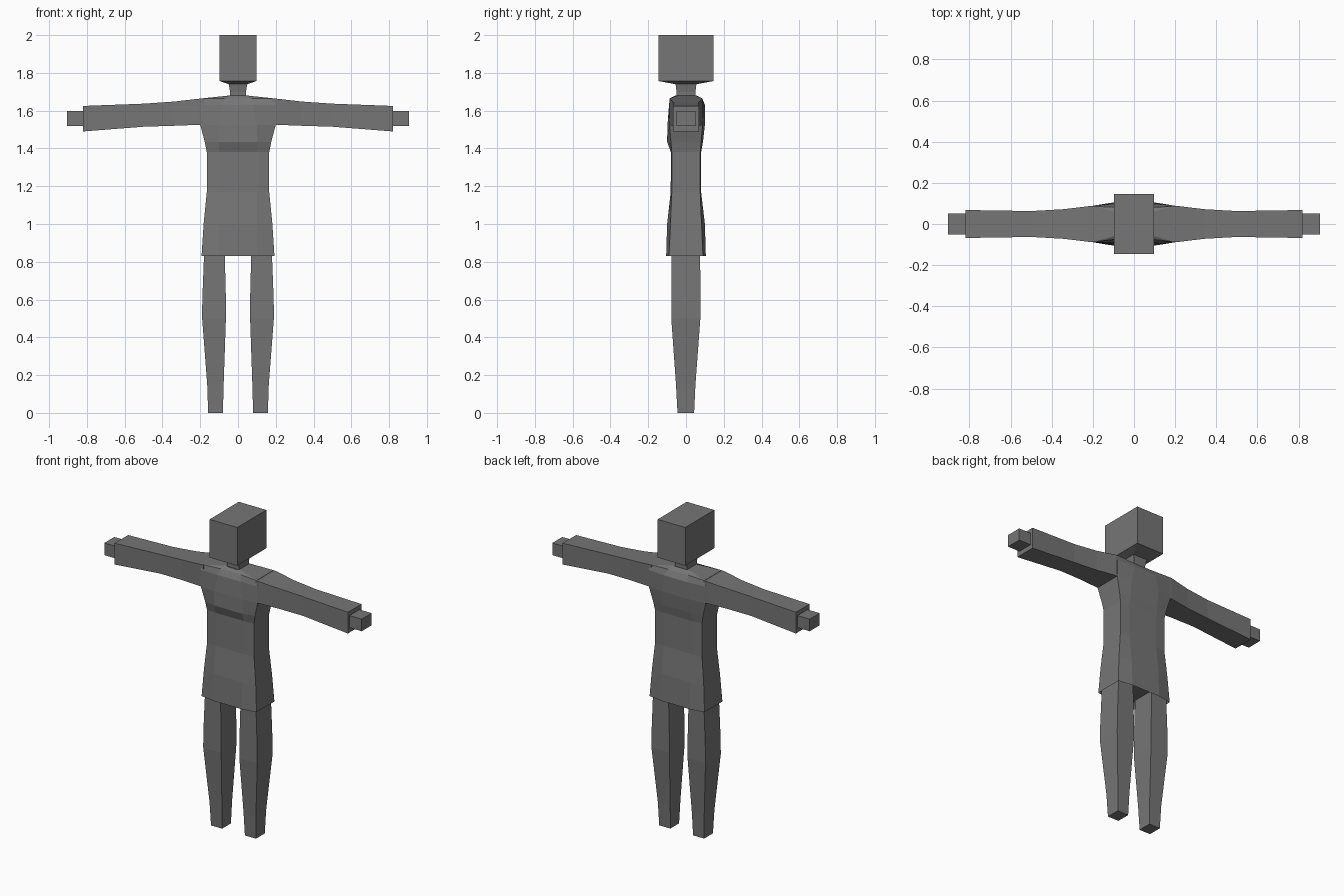
import bpy, bmesh

grey = bpy.data.materials.new("mid grey")
grey.diffuse_color = (0.18, 0.18, 0.18, 1)


def loft(name, rings, mirror=False):
    """Skin a closed form through equal-sized rings of points."""
    bm = bmesh.new()
    loops = [[bm.verts.new(p) for p in ring] for ring in rings]
    n = len(loops[0])
    for a, b in zip(loops, loops[1:]):
        for i in range(n):
            j = (i + 1) % n
            bm.faces.new((a[i], a[j], b[j], b[i]))
    bm.faces.new(loops[0][::-1])
    bm.faces.new(loops[-1])
    bmesh.ops.recalc_face_normals(bm, faces=bm.faces)
    me = bpy.data.meshes.new(name)
    bm.to_mesh(me)
    bm.free()
    me.materials.append(grey)
    ob = bpy.data.objects.new(name, me)
    bpy.context.collection.objects.link(ob)
    if mirror:
        ob.modifiers.new("Mirror", 'MIRROR')
    return ob


def rect_z(z, x0, x1, y0, y1):
    return [(x0, y0, z), (x1, y0, z), (x1, y1, z), (x0, y1, z)]


def rect_x(x, y, z0, z1):
    return [(x, -y, z0), (x, y, z0), (x, y, z1), (x, -y, z1)]


def body_ring(z, w, c, a, f, b):
    """Eight points: side corners at (w, c), inner points at (a, front/back)."""
    return [(-a, f, z), (a, f, z), (w, -c, z), (w, c, z),
            (a, b, z), (-a, b, z), (-w, c, z), (-w, -c, z)]


# torso and dress, with a recessed underside at the hem
loft("dress_torso", [body_ring(*r) for r in (
    (0.87, 0.180, 0.080, 0.10, -0.092, 0.092),
    (0.83, 0.193, 0.090, 0.10, -0.105, 0.105),
    (1.00, 0.182, 0.082, 0.10, -0.100, 0.100),
    (1.17, 0.165, 0.075, 0.10, -0.081, 0.080),
    (1.38, 0.165, 0.075, 0.10, -0.080, 0.080),
    (1.435, 0.176, 0.080, 0.10, -0.100, 0.090),
    (1.525, 0.200, 0.088, 0.10, -0.098, 0.100),
    (1.63, 0.200, 0.090, 0.08, -0.090, 0.100),
    (1.665, 0.190, 0.086, 0.07, -0.072, 0.080),
    (1.68, 0.048, 0.045, 0.03, -0.055, 0.055))])

# neck
loft("neck", [rect_z(1.66, -.042, .042, -.05, .05),
              rect_z(1.70, -.042, .042, -.05, .05),
              rect_z(1.745, -.05, .05, -.056, .056)])

# head with a shallow tapered underside
loft("head", [rect_z(1.74, -.05, .05, -.056, .056),
              rect_z(1.757, -.097, .097, -.146, .146),
              rect_z(2.0, -.097, .097, -.146, .146)])

# sleeves
loft("arm", [rect_x(.18, .088, 1.525, 1.664),
             rect_x(.21, .088, 1.525, 1.663),
             rect_x(.34, .072, 1.52, 1.648),
             rect_x(.50, .063, 1.515, 1.637),
             rect_x(.82, .068, 1.49, 1.625)], True)

# hands
loft("hand", [rect_x(.81, .05, 1.52, 1.597),
              rect_x(.905, .05, 1.52, 1.597)], True)

# legs
loft("leg", [rect_z(0, .08, .158, -.045, .043),
             rect_z(.15, .076, .163, -.053, .05),
             rect_z(.50, .064, .19, -.078, .076),
             rect_z(.60, .064, .189, -.078, .076),
             rect_z(.88, .071, .178, -.075, .075)], True)
